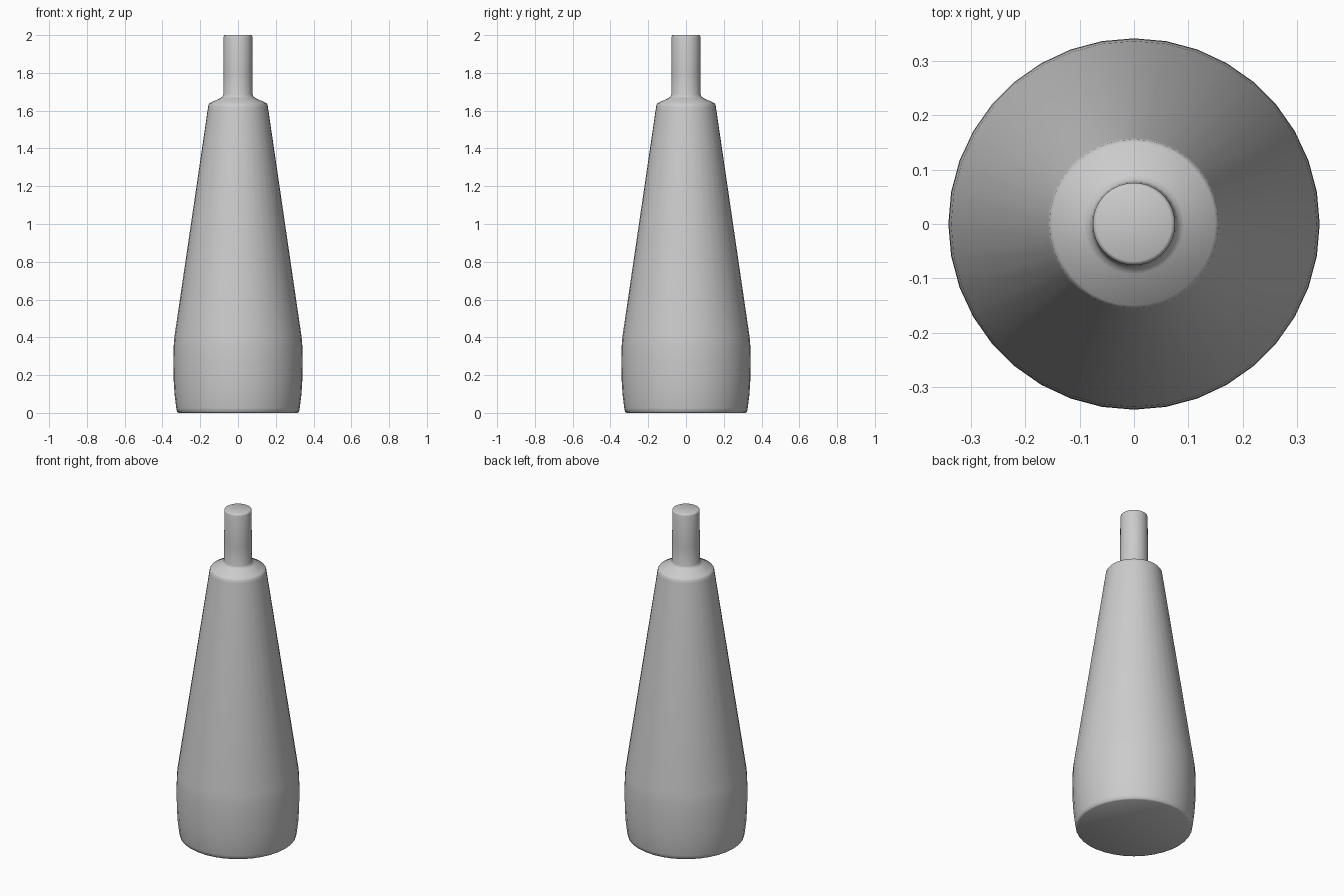
import bpy, bmesh, math

if "Cube" in bpy.data.objects:
    bpy.data.objects.remove(bpy.data.objects["Cube"])

SIDES = 36


def lathe(name, profile):
    """Revolve (radius, z) points around z and cap both ends."""
    bm = bmesh.new()
    rings = []
    for r, z in profile:
        rings.append([bm.verts.new((r * math.cos(2 * math.pi * i / SIDES),
                                    r * math.sin(2 * math.pi * i / SIDES), z))
                      for i in range(SIDES)])
    for a, b in zip(rings, rings[1:]):
        for i in range(SIDES):
            j = (i + 1) % SIDES
            bm.faces.new((a[i], a[j], b[j], b[i]))
    bm.faces.new(rings[0][::-1])
    bm.faces.new(rings[-1])
    mesh = bpy.data.meshes.new(name)
    bm.to_mesh(mesh)
    bm.free()
    obj = bpy.data.objects.new(name, mesh)
    bpy.context.collection.objects.link(obj)
    bpy.ops.object.select_all(action='DESELECT')
    obj.select_set(True)
    bpy.context.view_layer.objects.active = obj
    bpy.ops.object.shade_smooth_by_angle(angle=math.radians(50))
    return obj


# One continuous skin: rounded foot, swollen base, tapered body, shoulder, neck
lathe("bottle", [
    (0.315, 0.0), (0.323, 0.005), (0.327, 0.025), (0.336, 0.10),
    (0.341, 0.18), (0.342, 0.27), (0.341, 0.35), (0.337, 0.40),
    (0.159, 1.615), (0.156, 1.632), (0.150, 1.640),
    (0.092, 1.667), (0.082, 1.674), (0.078, 1.685),
    (0.077, 1.80), (0.076, 1.99), (0.074, 1.997), (0.069, 2.0),
])
